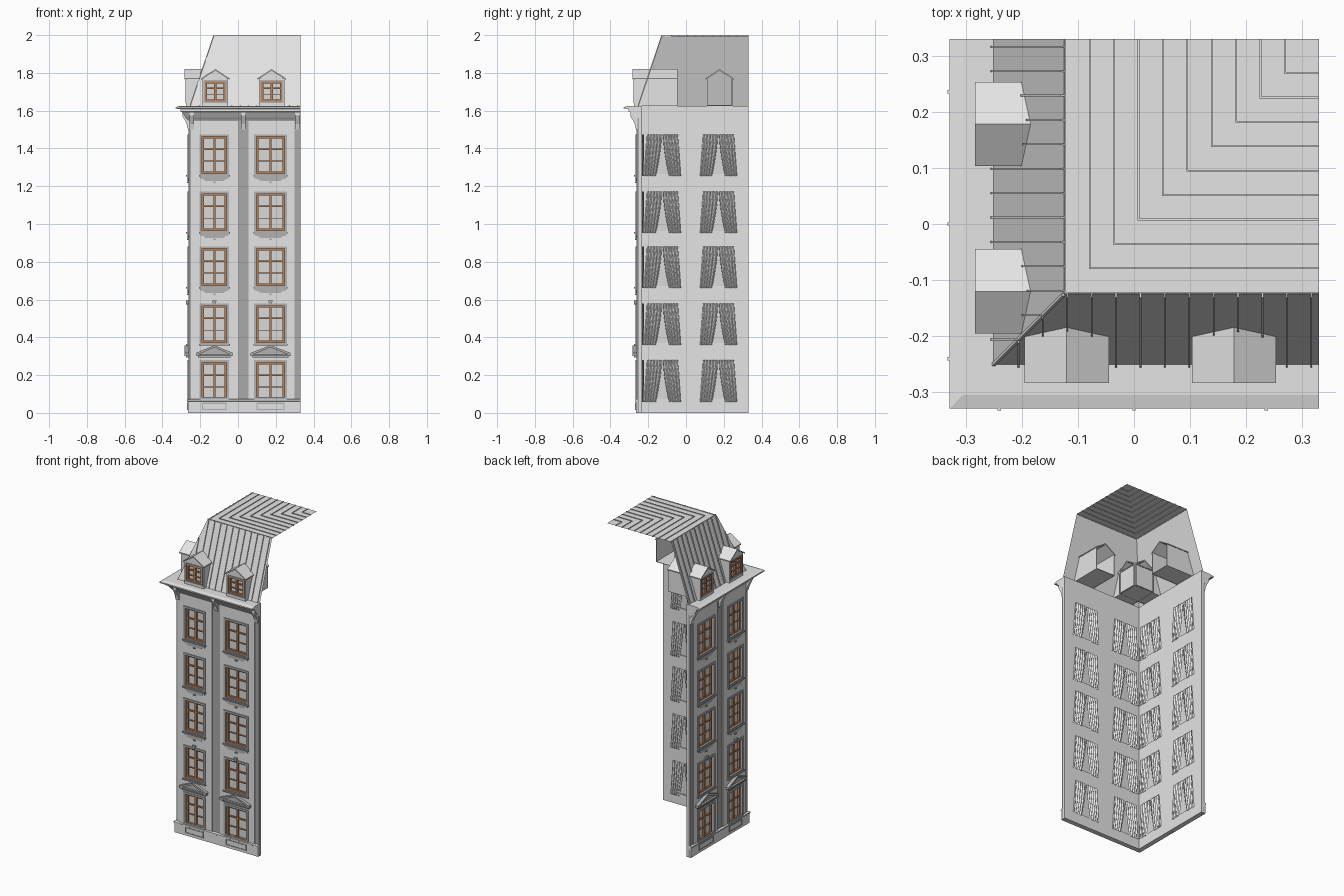
import bpy, bmesh, math

if "Cube" in bpy.data.objects:
    bpy.data.objects.remove(bpy.data.objects["Cube"])

# ---------- materials ----------
def mat(name, r, g, b):
    m = bpy.data.materials.new(name)
    m.diffuse_color = (r, g, b, 1)
    m.use_nodes = True
    m.node_tree.nodes["Principled BSDF"].inputs["Base Color"].default_value = m.diffuse_color
    return m

LIGHT = mat("light plaster", .78, .78, .78)
STRIP = mat("dark plaster", .40, .40, .40)
TRIM = mat("trim grey", .45, .45, .45)
ROOF = mat("roof metal", .78, .78, .78)
WOOD = mat("window wood", .50, .22, .09)
GLASS = mat("pane grey", .70, .70, .70)
CLOTH = mat("curtain cloth", .80, .80, .80)

# ---------- helpers: u = along facade, d = outward distance, z = up ----------
SIDES = (lambda u, d, z: (u, -d, z),      # front facade
         lambda u, d, z: (-d, u, z))      # left facade (mirrored on the diagonal)
parts = {}

def part(name, material):
    if name not in parts:
        parts[name] = (bmesh.new(), material)
    return parts[name][0]

def solid(bm, a, b):
    """Closed solid between two rings of (u, d, z) points, on both facades."""
    for f in SIDES:
        va = [bm.verts.new(f(*p)) for p in a]
        vb = [bm.verts.new(f(*p)) for p in b]
        n = len(a)
        bm.faces.new(va)
        bm.faces.new(vb[::-1])
        for i in range(n):
            j = (i + 1) % n
            bm.faces.new((va[i], vb[i], vb[j], va[j]))

def prism(bm, uz, d0, d1):
    solid(bm, [(u, d0, z) for u, z in uz], [(u, d1, z) for u, z in uz])

def box(bm, u0, u1, d0, d1, z0, z1):
    prism(bm, [(u0, z0), (u1, z0), (u1, z1), (u0, z1)], d0, d1)

def ring(bm, u0, u1, z0, z1, w, d0, d1):
    """Rectangular frame of width w inside the given outline."""
    box(bm, u0, u0 + w, d0, d1, z0, z1)
    box(bm, u1 - w, u1, d0, d1, z0, z1)
    box(bm, u0 + w, u1 - w, d0, d1, z0, z0 + w)
    box(bm, u0 + w, u1 - w, d0, d1, z1 - w, z1)

END = .33
def sweep(bm, prof, closed=True):
    """Sweep a (d, z) profile round the corner with a mitre."""
    rows = [[bm.verts.new(p) for p in ((END, -d, z), (-d, -d, z), (-d, END, z))] for d, z in prof]
    n = len(rows)
    for i in range(n if closed else n - 1):
        a, b = rows[i], rows[(i + 1) % n]
        for k in (0, 1):
            bm.faces.new((a[k], a[k + 1], b[k + 1], b[k]))
    if closed:
        bm.faces.new([r[0] for r in rows])
        bm.faces.new([r[2] for r in rows][::-1])

# ---------- walls ----------
BAYS = [(-.125, .065, -.235, 0), (.172, .074, .055, .30)]   # centre, half width, panel from, to
ROWS = [.07, .371, .673, .964, 1.266]
WH = .197
TOP = 1.56
wall = part("facade_wall", LIGHT)
for c, h, p0, p1 in BAYS:
    box(wall, p0, c - h, .235, .263, 0, TOP)
    box(wall, c + h, p1, .235, .263, 0, TOP)
    lo = 0
    for z in ROWS + [TOP]:
        box(wall, c - h, c + h, .235, .263, lo, z)
        lo = z + WH
strip = part("recessed_strips", STRIP)
for a, b in ((-.258, -.235), (0, .055), (.30, END)):
    box(strip, a, b, .25, .258, .0, TOP)
    box(wall, a, b, .235, .25, 0, TOP)

# ---------- plinth and cornice ----------
sweep(part("plinth", LIGHT), [(.24, 0), (.266, 0), (.266, .06), (.271, .063), (.271, .07), (.262, .074), (.24, .074)])
sweep(part("cornice", LIGHT), [(.235, 1.545), (.262, 1.545), (.267, 1.553), (.272, 1.558), (.279, 1.567),
      (.288, 1.580), (.296, 1.592), (.305, 1.595), (.305, 1.608), (.329, 1.611), (.329, 1.619),
      (.305, 1.625), (.235, 1.625)])
brk = part("cornice_brackets", LIGHT)
for u in (-.246, .0275, .315):
    solid(brk, *[[(x, .25, 1.50), (x, .265, 1.50), (x, .272, 1.53), (x, .295, 1.575), (x, .295, 1.593), (x, .25, 1.593)]
                 for x in (u - .012, u + .012)])
for u in (-.24, 0, .236):
    box(brk, u - .003, u + .003, .325, .332, 1.612, 1.618)

# ---------- windows ----------
frame, glass = part("window_frames", WOOD), part("window_panes", GLASS)
trim, cur = part("window_surrounds", TRIM), part("curtains", CLOTH)

def window(c, h, z0, z1, d):
    box(glass, c - h, c + h, d - .002, d, z0, z1)
    ring(frame, c - h, c + h, z0, z1, .011, d, d + .012)
    box(frame, c - .006, c + .006, d, d + .011, z0, z1)
    for t, w in ((.34, .002), (.66, .004)):
        z = z0 + (z1 - z0) * t
        box(frame, c - h, c + h, d, d + .009, z - w, z + w)

def drape(c, s, z0, z1):
    """One gathered curtain half, parting towards the bottom."""
    NX, NZ = 24, 6
    for f in SIDES:
        g = []
        for j in range(NZ + 1):
            t = j / NZ
            inner, outer = .003 + .030 * t ** 1.5, .082 + .016 * t
            g.append([cur.verts.new(f(c + s * (inner + (outer - inner) * i / NX),
                      .227 + .005 * math.sin(i / NX * 5 * 2 * math.pi + .6 * t),
                      z1 + (z0 - z1) * t)) for i in range(NX + 1)])
        for j in range(NZ):
            for i in range(NX):
                cur.faces.new((g[j][i], g[j][i + 1], g[j + 1][i + 1], g[j + 1][i]))

orn = part("aprons_and_keystones", TRIM)
for c, h, p0, p1 in BAYS:
    for k, z0 in enumerate(ROWS):
        z1 = z0 + WH
        window(c, h, z0, z1, .243)
        ring(trim, c - h - .013, c + h + .013, z0 - .012 if k else z0, z1 + .012, .013, .26, .268)
        if k:                                                   # sill
            box(trim, c - h - .017, c + h + .017, .26, .274, z0 - .014, z0 - .006)
        if k >= 2:                                              # scalloped apron
            w, s = h + .01, z0 - .014
            prism(orn, [(c - w, s), (c - w, s - .012), (c - w * .8, s - .013), (c - w * .65, s - .024),
                        (c + w * .65, s - .024), (c + w * .8, s - .013), (c + w, s - .012), (c + w, s)], .26, .267)
            box(orn, c - .008, c + .008, .26, .270, s - .034, s - .028)
        if k == 1:                                              # keystone
            prism(orn, [(c - .007, z1 + .005), (c + .007, z1 + .005), (c + .011, z1 + .028), (c - .011, z1 + .028)], .26, .275)
        for s in (-1, 1):
            drape(c, s, z0 - .012, z1 + .012)

    # plinth panel below the window
    ring(orn, c - h, c + h, .015, .054, .006, .26, .269)

    # pediment above the lowest window
    ped = part("pediments", TRIM)
    w = h + .031
    box(ped, c - w + .01, c + w - .01, .26, .275, .292, .302)
    box(ped, c - w, c + w, .26, .283, .302, .310)
    prism(ped, [(c - w + .01, .31), (c + w - .01, .31), (c, .348)], .26, .270)
    for s in (-1, 1):
        prism(ped, [(c + s * w, .310), (c + s * w, .318), (c, .358), (c, .347), (c + s * (w - .014), .310)], .26, .283)

# ---------- mansard roof ----------
Z0, Z1, D0, D1 = 1.625, 1.996, .25, .125
roof = part("mansard_roof", ROOF)
sweep(roof, [(D0, Z0), (D1, Z1), (-END, Z1)], closed=False)
seam = part("roof_seams", ROOF)
for k in range(-5, 8):
    u = .0115 + .0435 * k
    d = max(D1, -u)                                             # stop at the hip
    z = Z0 + (D0 - d) / (D0 - D1) * (Z1 - Z0)
    solid(seam, *[[(x, D0, Z0), (x, D0 + .006, Z0 + .002), (x, d + .006, z + .002), (x, d, z)]
                  for x in (u - .0015, u + .0015)])
e = .003
solid(seam, [(-D0 - e, D0 - e, Z0), (-D0 - e, D0 + e, Z0), (-D0 + e, D0 + e, Z0)],
      [(-D1 - e, D1 - e, Z1), (-D1 - e, D1 + e, Z1), (-D1 + e, D1 + e, Z1)])
for k in range(10):                                             # L-shaped seams on the flat top
    d = D1 - .0025 - .0435 * k
    sweep(seam, [(d - .0015, Z1 - .003), (d + .0015, Z1 - .003), (d + .0015, 2), (d - .0015, 2)])

# ---------- dormers ----------
dw, dr = part("dormer_walls", LIGHT), part("dormer_roofs", ROOF)
for c in (-.12, .178):
    h, b, f = .068, .045, .274
    ze, zr = 1.768, 1.82
    for s in (-1, 1):
        a0, a1 = sorted((c + s * h, c + s * (h - .004)))
        box(dw, a0, a1, b, f, Z0, ze)                           # cheek
        prism(dr, [(c + s * .075, ze - .004), (c + s * .075, ze + .003), (c, zr), (c, zr - .008)], b, .283)
        a0, a1 = sorted((c + s * h, c + s * .055))
        box(dw, a0, a1, f - .012, f, Z0, ze)                    # front jambs
    box(dw, c - h, c + h, b, f, Z0 + .001, Z0 + .004)           # floor
    box(dw, c - .055, c + .055, f - .012, f, Z0, 1.648)
    prism(dw, [(c - h, 1.755), (c + h, 1.755), (c + h, ze), (c, zr - .006), (c - h, ze)], f - .012, f)
    window(c, .055, 1.648, 1.755, f - .014)
    ring(trim, c - .062, c + .062, 1.641, 1.762, .007, f - .002, f + .004)

# ---------- finish ----------
for name, (bm, m) in parts.items():
    if name == "mansard_roof":
        bmesh.ops.remove_doubles(bm, verts=bm.verts, dist=1e-5)
    bmesh.ops.recalc_face_normals(bm, faces=bm.faces)
    if name == "mansard_roof":
        if max(bm.faces, key=lambda q: q.calc_center_median().z).normal.z < 0:
            bmesh.ops.reverse_faces(bm, faces=bm.faces)
    if name == "curtains":
        for q in bm.faces:
            q.smooth = True
    me = bpy.data.meshes.new(name)
    bm.to_mesh(me)
    bm.free()
    me.materials.append(m)
    ob = bpy.data.objects.new(name, me)
    bpy.context.collection.objects.link(ob)
